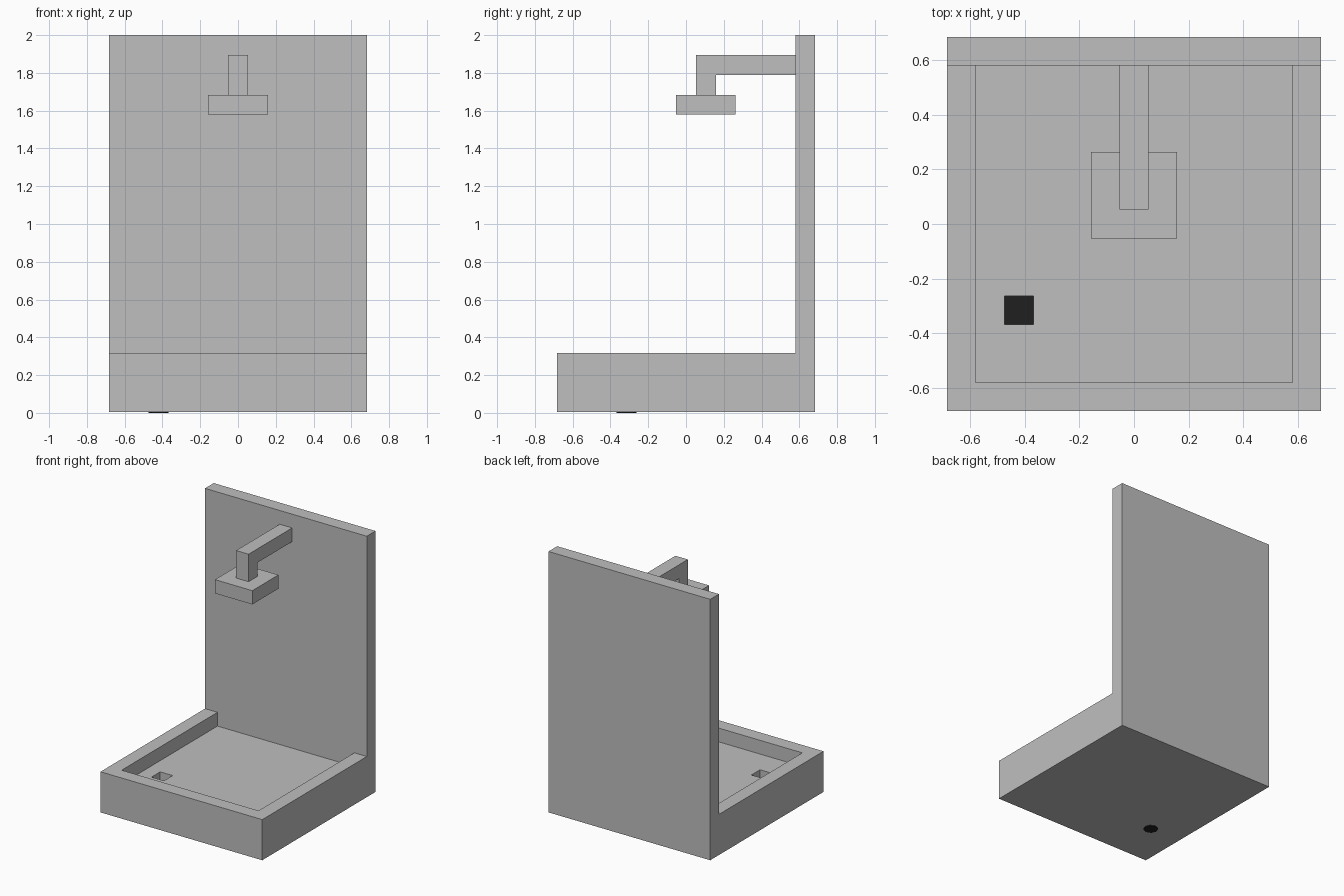
import bpy
import bmesh

U = 2 / 19          # grid module: the model is 13 x 13 x 19 modules
GAP = 0.005         # the drain pipe reaches this far under the tray

cube = bpy.data.objects.get("Cube")
if cube:
    bpy.data.objects.remove(cube, do_unlink=True)


def material(name, value):
    mat = bpy.data.materials.new(name)
    mat.use_nodes = True
    colour = (value, value, value, 1)
    mat.diffuse_color = colour
    mat.node_tree.nodes["Principled BSDF"].inputs["Base Color"].default_value = colour
    return mat


grey = material("light grey", 0.52)
black = material("drain black", 0.0144)


def finish(name, bm, mat):
    bmesh.ops.recalc_face_normals(bm, faces=bm.faces[:])
    mesh = bpy.data.meshes.new(name)
    bm.to_mesh(mesh)
    bm.free()
    mesh.materials.append(mat)
    obj = bpy.data.objects.new(name, mesh)
    bpy.context.collection.objects.link(obj)
    return obj


def box(name, low, high, mat):
    """Axis-aligned box between two corners."""
    bm = bmesh.new()
    bmesh.ops.create_cube(bm, size=1)
    for v in bm.verts:
        v.co = [l if c < 0 else h for c, l, h in zip(v.co, low, high)]
    return finish(name, bm, mat)


def cut(target, cutter):
    """Subtract the cutter, then discard it."""
    cutter.hide_render = True
    mod = target.modifiers.new("cut", 'BOOLEAN')
    mod.operation = 'DIFFERENCE'
    mod.solver = 'EXACT'
    mod.object = cutter
    bpy.ops.object.select_all(action='DESELECT')
    bpy.context.view_layer.objects.active = target
    target.select_set(True)
    bpy.ops.object.modifier_apply(modifier=mod.name)
    bpy.data.objects.remove(cutter, do_unlink=True)


# Tray: solid block, recessed one module with a rim on three sides
tray = box("shower_tray", (-6.5 * U, -6.5 * U, GAP), (6.5 * U, 5.5 * U, 3 * U), grey)
cut(tray, box("recess_cutter", (-5.5 * U, -5.5 * U, 2 * U), (5.5 * U, 7 * U, 4 * U), grey))

# Square drain shaft through the tray floor
cut(tray, box("drain_cutter", (-4.5 * U, -3.5 * U, 0.015), (-3.5 * U, -2.5 * U, 3 * U), grey))
box("drain_bottom", (-4.5 * U, -3.5 * U, 0.012), (-3.5 * U, -2.5 * U, 0.018), black)

# Short drain pipe under the tray
bm = bmesh.new()
bmesh.ops.create_cone(bm, cap_ends=True, segments=8, radius1=U / 2, radius2=U / 2, depth=0.01)
bmesh.ops.translate(bm, verts=bm.verts[:], vec=(-4 * U, -3 * U, 0.005))
finish("drain_pipe", bm, black)

# Back wall
box("back_wall", (-6.5 * U, 5.5 * U, GAP), (6.5 * U, 6.5 * U, 2), grey)

# Shower arm: L-shaped side profile (y, z in modules), extruded across x
profile = [(5.5, 17), (5.5, 18), (0.5, 18), (0.5, 16), (1.5, 16), (1.5, 17)]
bm = bmesh.new()
face = bm.faces.new([bm.verts.new((-0.5 * U, y * U, z * U)) for y, z in profile])
extruded = bmesh.ops.extrude_face_region(bm, geom=[face])["geom"]
bmesh.ops.translate(bm, vec=(U, 0, 0),
                    verts=[g for g in extruded if isinstance(g, bmesh.types.BMVert)])
finish("shower_arm", bm, grey)

# Shower head
box("shower_head", (-1.5 * U, -0.5 * U, 15 * U), (1.5 * U, 2.5 * U, 16 * U), grey)
